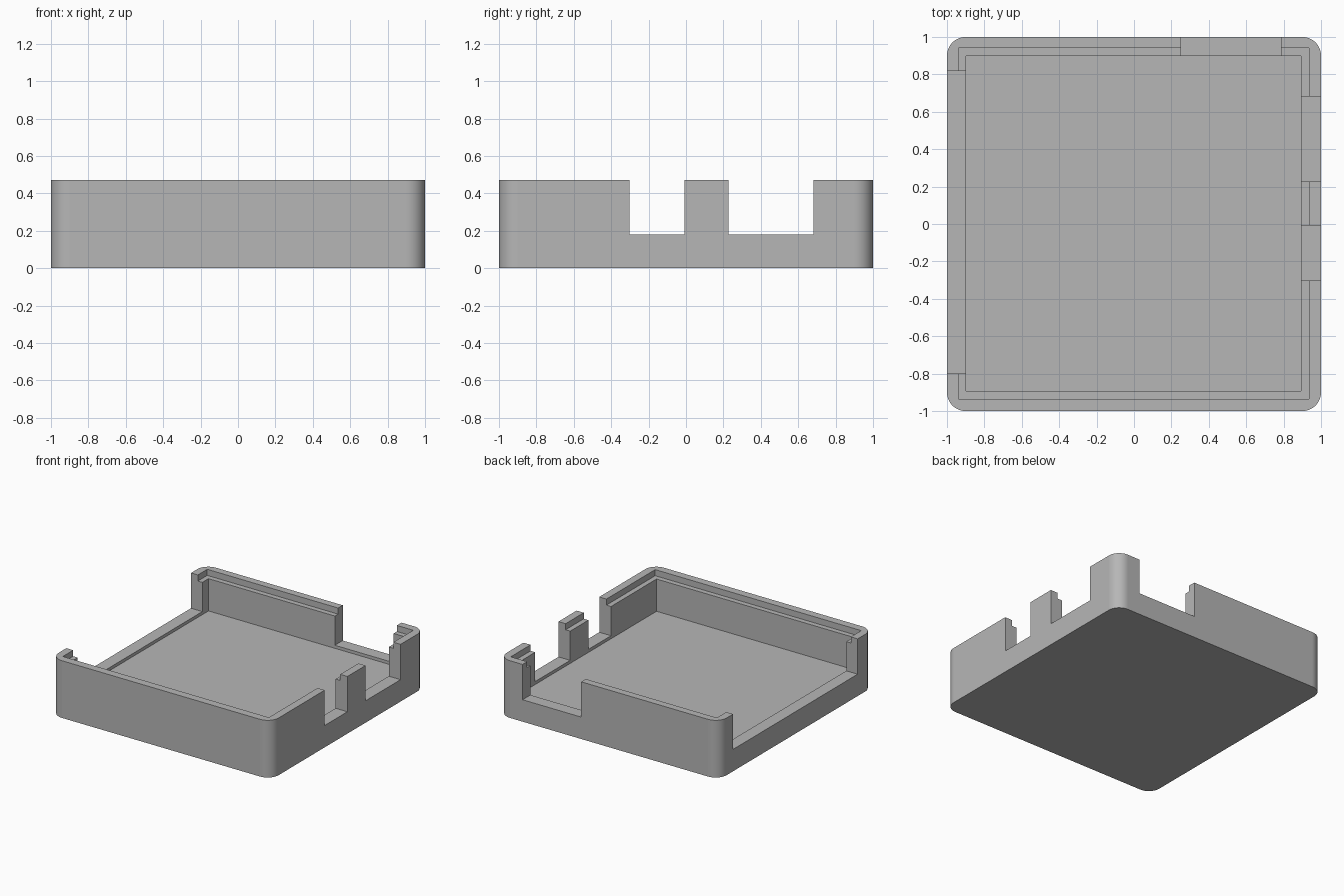
import bpy
import bmesh
from mathutils import Vector

HEIGHT = 0.47
FLOOR = 0.155     # top of the base plate
LEDGE = 0.42      # step inside the rim
SILL = 0.18       # bottom of the wall openings
ABOVE = 0.7       # cutters reach past the rim
CORNER = 0.1

default = bpy.data.objects.get("Cube")
if default:
    bpy.data.objects.remove(default, do_unlink=True)

grey = bpy.data.materials.new("plain grey")
grey.use_nodes = True
colour = (0.47, 0.47, 0.47, 1)
grey.diffuse_color = colour
grey.node_tree.nodes["Principled BSDF"].inputs["Base Color"].default_value = colour


def box(name, low, high, corner=0):
    """Axis-aligned box between two points, with optional rounded upright edges."""
    low, high = Vector(low), Vector(high)
    bm = bmesh.new()
    bmesh.ops.create_cube(bm, size=1)
    for v in bm.verts:
        v.co = (low + high) / 2 + v.co * (high - low)
    if corner:
        upright = [e for e in bm.edges
                   if abs(e.verts[0].co.z - e.verts[1].co.z) > 0.01]
        bmesh.ops.bevel(bm, geom=upright, offset=corner, segments=12,
                        profile=0.5, affect='EDGES')
    mesh = bpy.data.meshes.new(name)
    bm.to_mesh(mesh)
    bm.free()
    mesh.materials.append(grey)
    obj = bpy.data.objects.new(name, mesh)
    bpy.context.collection.objects.link(obj)
    return obj


def cut(target, name, low, high):
    """Subtract a box from the target and discard the cutter."""
    cutter = box(name, low, high)
    cutter.hide_render = True
    mod = target.modifiers.new(name, 'BOOLEAN')
    mod.operation = 'DIFFERENCE'
    mod.solver = 'EXACT'
    mod.object = cutter
    bpy.context.view_layer.objects.active = target
    bpy.ops.object.modifier_apply(modifier=mod.name)
    bpy.data.objects.remove(cutter, do_unlink=True)


# Solid rounded block
tray = box("open_tray", (-1, -1, 0), (1, 1, HEIGHT), CORNER)

# Main cavity and the wider recess that leaves a stepped rim
cut(tray, "cavity", (-0.897, -0.893, FLOOR), (0.893, 0.898, ABOVE))
cut(tray, "rim_step", (-0.938, -0.935, LEDGE), (0.935, 0.94, ABOVE))

# Openings through the left and right walls, as (wall side, start y, end y).
# The model's right wall as seen in plan at -x has one wide opening.
for side, start, end in ((1, -0.302, -0.008), (1, 0.228, 0.682), (-1, -0.8, 0.818)):
    xs = sorted((side * 0.85, side * 1.1))
    cut(tray, "side_opening", (xs[0], start, SILL), (xs[1], end, ABOVE))

# Opening through the back wall
cut(tray, "back_opening", (0.252, 0.85, SILL), (0.786, 1.1, ABOVE))

# Smooth only the rounded corners, keep the planes flat
for face in tray.data.polygons:
    face.use_smooth = max(abs(c) for c in face.normal) < 0.999
